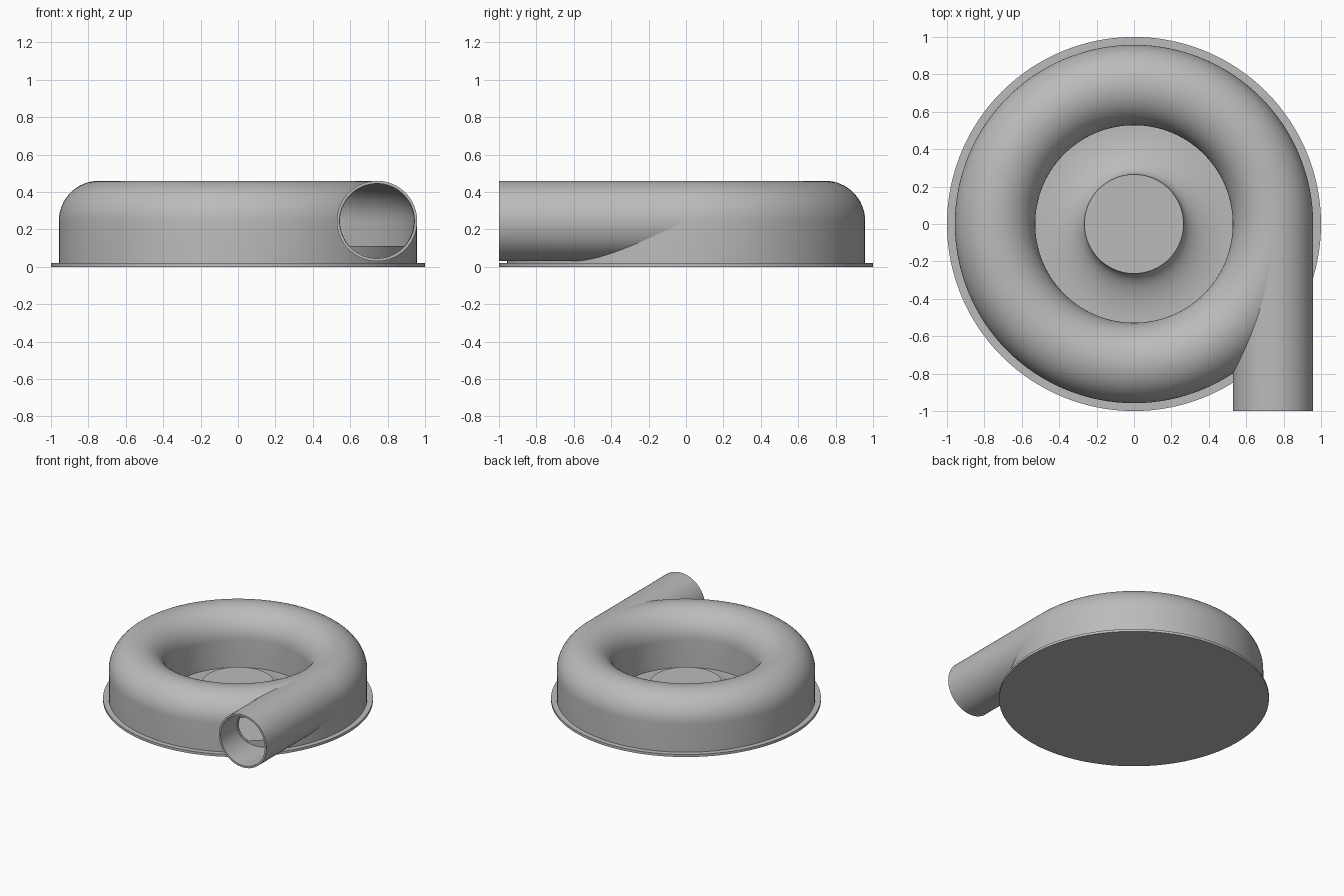
import bpy, bmesh, math
from mathutils import Matrix

cube = bpy.data.objects.get("Cube")
if cube:
    bpy.data.objects.remove(cube, do_unlink=True)

RING, TUBE, BORE, AXIS_Z = 0.743, 0.215, 0.2, 0.245
BASE_TOP, CAVITY_FLOOR = 0.02, 0.11

grey = bpy.data.materials.new("light_grey")
grey.use_nodes = True
colour = (0.5, 0.5, 0.5, 1)
grey.diffuse_color = colour
grey.node_tree.nodes["Principled BSDF"].inputs["Base Color"].default_value = colour


def add_object(name, bm):
    bmesh.ops.recalc_face_normals(bm, faces=bm.faces)
    mesh = bpy.data.meshes.new(name)
    bm.to_mesh(mesh)
    bm.free()
    mesh.materials.append(grey)
    obj = bpy.data.objects.new(name, mesh)
    bpy.context.collection.objects.link(obj)
    return obj


def lathe(name, profile, closed=False, segments=128):
    """Spin an (r, z) profile around the z axis."""
    bm = bmesh.new()
    verts = [bm.verts.new((r, 0, z)) for r, z in profile]
    edges = [bm.edges.new(pair) for pair in zip(verts, verts[1:])]
    if closed:
        edges.append(bm.edges.new((verts[-1], verts[0])))
    bmesh.ops.spin(bm, geom=verts + edges, cent=(0, 0, 0), axis=(0, 0, 1),
                   angle=math.tau, steps=segments)
    bmesh.ops.remove_doubles(bm, verts=bm.verts, dist=1e-5)
    return add_object(name, bm)


def arch(radius, floor, steps=32):
    """Round-topped channel section with straight sides."""
    arc = [(RING - radius * math.cos(math.pi * i / steps),
            AXIS_Z + radius * math.sin(math.pi * i / steps)) for i in range(steps + 1)]
    return [(RING - radius, floor)] + arc + [(RING + radius, floor)]


def rod(name, radius, y0, y1):
    """Cylinder along y on the outlet axis."""
    bm = bmesh.new()
    place = Matrix.Translation((RING, (y0 + y1) / 2, AXIS_Z)) @ Matrix.Rotation(math.pi / 2, 4, 'X')
    bmesh.ops.create_cone(bm, cap_ends=True, segments=64, radius1=radius, radius2=radius,
                          depth=y1 - y0, matrix=place)
    return add_object(name, bm)


def activate(obj):
    bpy.ops.object.select_all(action='DESELECT')
    obj.select_set(True)
    bpy.context.view_layer.objects.active = obj


def cut(obj, cutter):
    mod = obj.modifiers.new("cut", 'BOOLEAN')
    mod.operation, mod.solver, mod.object = 'DIFFERENCE', 'EXACT', cutter
    activate(obj)
    bpy.ops.object.modifier_apply(modifier=mod.name)


# Base plate and flared central hub
flange = lathe("base_flange", [(0, 0), (1, 0), (1, BASE_TOP), (0, BASE_TOP)])
hub_r, hub_top, hub_base = 0.265, 0.145, RING - TUBE
flare = [(hub_base - (hub_base - hub_r) * math.sin(a), hub_top - (hub_top - BASE_TOP) * math.cos(a))
         for a in (math.pi / 2 * i / 16 for i in range(17))]
hub = lathe("hub", [(hub_base, 0.01)] + [(r, z + 0.001) for r, z in flare] + [(0, hub_top + 0.001)])
# The flare runs flat at the outside and steep at the top
for v in hub.data.vertices:
    r = math.hypot(v.co.x, v.co.y)
    if r > hub_r - 0.001 and v.co.z > 0.015:
        t = min(1, max(0, (hub_base - r) / (hub_base - hub_r)))
        v.co.z = BASE_TOP + 0.001 + (hub_top - BASE_TOP) * (1 - math.sqrt(1 - t * t))

# Ring housing and outlet pipe
housing = lathe("ring_housing", arch(TUBE, 0.01), closed=True)
pipe = rod("outlet_pipe", TUBE, -1, 0)

# Hollow both out so the pipe opens into the ring
cavity = lathe("cavity_cutter", arch(BORE, CAVITY_FLOOR), closed=True)
bore = rod("bore_cutter", BORE, -1.1, 0.05)
bore_top = rod("upper_bore_cutter", BORE - 0.002, -1.1, -0.02)
bm = bmesh.new()
bm.from_mesh(bore_top.data)
cut_result = bmesh.ops.bisect_plane(bm, geom=bm.verts[:] + bm.edges[:] + bm.faces[:],
                                    plane_co=(0, 0, CAVITY_FLOOR + 0.001), plane_no=(0, 0, 1),
                                    clear_inner=True)
bmesh.ops.holes_fill(bm, edges=[e for e in bm.edges if e.is_boundary])
bmesh.ops.recalc_face_normals(bm, faces=bm.faces)
bm.to_mesh(bore_top.data)
bm.free()

cut(housing, cavity)
cut(housing, bore_top)
cut(pipe, bore)
cut(pipe, cavity)
for helper in (cavity, bore, bore_top):
    bpy.data.objects.remove(helper, do_unlink=True)

for part in (flange, hub, housing, pipe):
    activate(part)
    bpy.ops.object.shade_smooth_by_angle(angle=math.radians(30))
